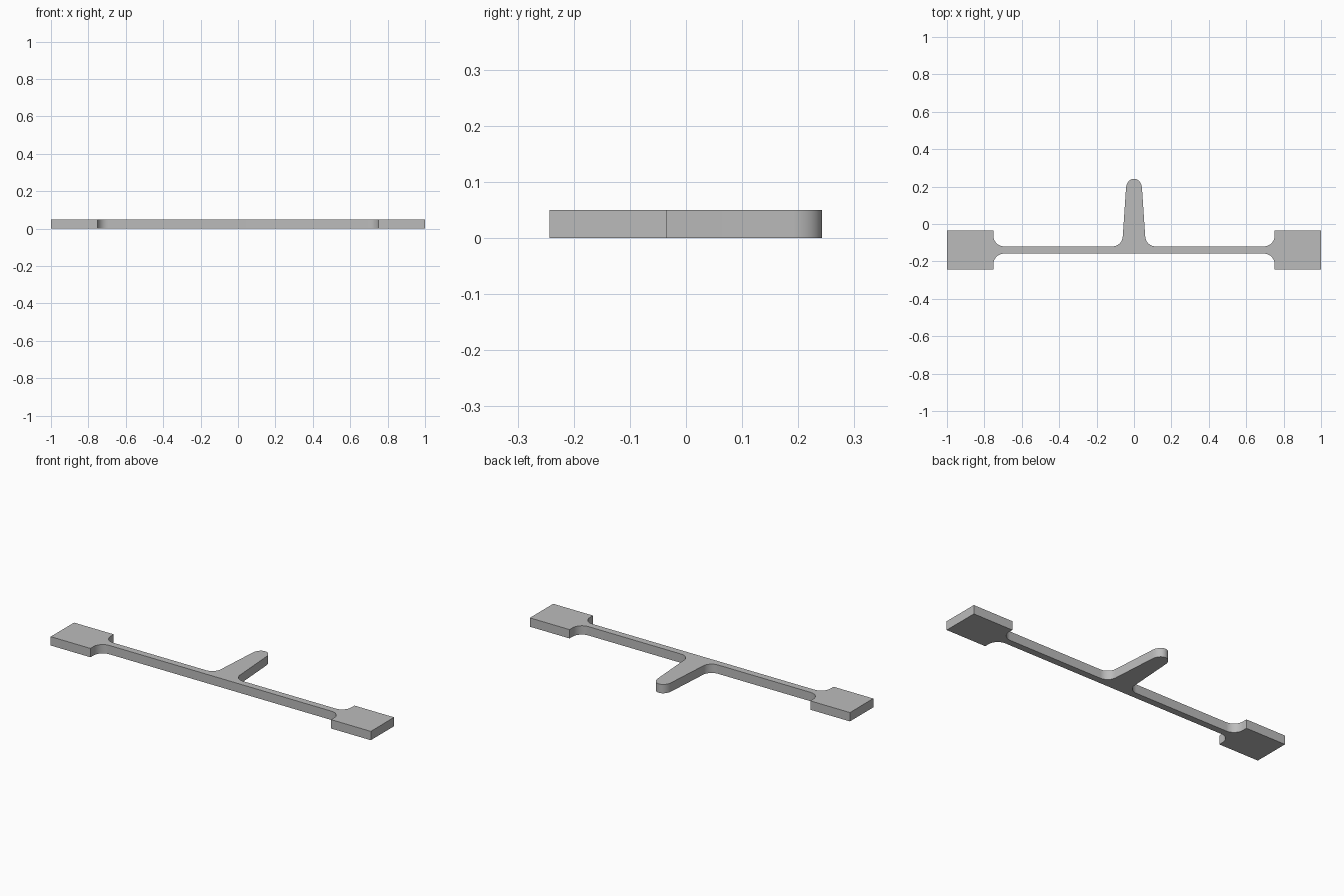
import bpy, bmesh
from math import sin, cos, pi

cube = bpy.data.objects.get("Cube")
if cube:
    bpy.data.objects.remove(cube)

THICK = 0.05
MID = -0.139            # centre line of the bar
HALF_BAR, HALF_PAD = 0.019, 0.104
PAD_X, FILLET = 0.752, 0.058

grey = bpy.data.materials.new("plain_grey")
grey.use_nodes = True
colour = (0.5, 0.5, 0.5, 1)
grey.diffuse_color = colour
grey.node_tree.nodes["Principled BSDF"].inputs["Base Color"].default_value = colour


def arc(cx, cy, rx, ry, start, end, steps=12):
    """Points along an elliptical arc, angles in quarter turns."""
    angles = [(start + (end - start) * i / steps) * pi / 2 for i in range(steps + 1)]
    return [(cx + rx * cos(a), cy + ry * sin(a)) for a in angles]


# Right half of the outline, from the front centre round to the prong tip
top, bottom = MID + HALF_BAR, MID - HALF_BAR
half = arc(PAD_X - FILLET, bottom - FILLET, FILLET, FILLET, 1, 0)
half += [(PAD_X, MID - HALF_PAD), (1, MID - HALF_PAD),
         (1, MID + HALF_PAD), (PAD_X, MID + HALF_PAD)]
half += arc(PAD_X - FILLET, top + FILLET, FILLET, FILLET, 0, -1)
half += arc(0.116, top + 0.056, 0.056, 0.056, -1, -1.95)
half += arc(0, 0.187, 0.043, 0.055, 0, 1, 16)

# Mirror the half and extrude the whole outline
outline = half + [(-x, y) for x, y in reversed(half[:-1])]
bm = bmesh.new()
base = bm.faces.new([bm.verts.new((x, y, 0)) for x, y in outline])
result = bmesh.ops.extrude_face_region(bm, geom=[base], use_keep_orig=True)
raised = [v for v in result["geom"] if isinstance(v, bmesh.types.BMVert)]
bmesh.ops.translate(bm, verts=raised, vec=(0, 0, THICK))
bmesh.ops.recalc_face_normals(bm, faces=bm.faces)
mesh = bpy.data.meshes.new("pronged_bar")
bm.to_mesh(mesh)
bm.free()
mesh.materials.append(grey)

# Smooth the rounded walls, keep the rims sharp
bar = bpy.data.objects.new("pronged_bar", mesh)
bpy.context.collection.objects.link(bar)
bpy.context.view_layer.objects.active = bar
bar.select_set(True)
bpy.ops.object.shade_smooth_by_angle(angle=pi / 6)
